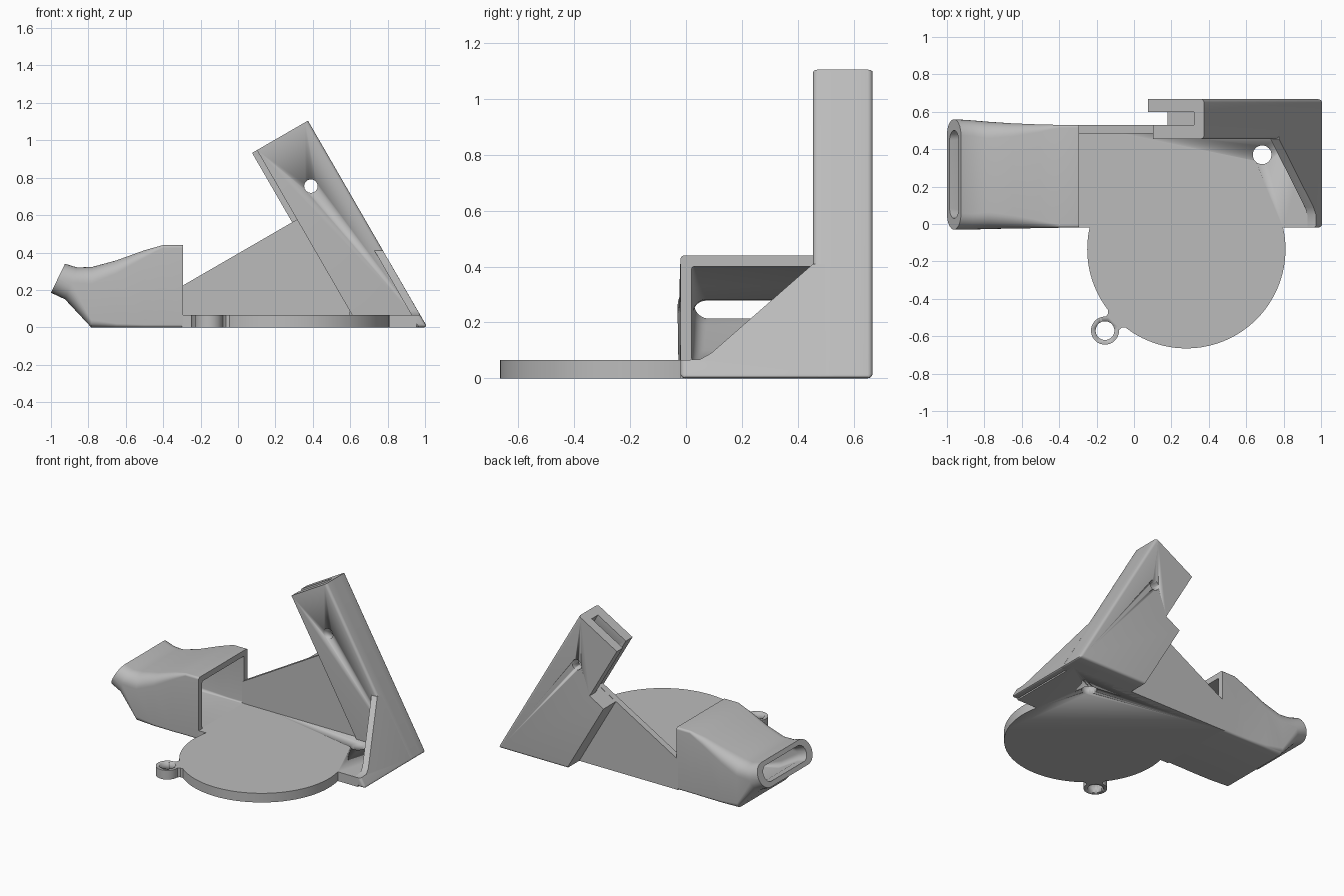
import bpy, bmesh, math
from mathutils import Vector

cube = bpy.data.objects.get("Cube")
if cube:
    bpy.data.objects.remove(cube, do_unlink=True)

grey = bpy.data.materials.new("plain_grey")
grey.use_nodes = True
COLOR = (0.5, 0.5, 0.5, 1)
grey.diffuse_color = COLOR
grey.node_tree.nodes["Principled BSDF"].inputs["Base Color"].default_value = COLOR

THICK = 0.065                      # base plate thickness
SLOPE = math.tan(math.radians(30))  # lean of the tower
EDGE = 1.012                       # foot of the leaning face


def finish(name, bm):
    """Turn a bmesh into a shaded object."""
    bmesh.ops.recalc_face_normals(bm, faces=bm.faces)
    mesh = bpy.data.meshes.new(name)
    bm.to_mesh(mesh)
    bm.free()
    mesh.materials.append(grey)
    obj = bpy.data.objects.new(name, mesh)
    bpy.context.collection.objects.link(obj)
    bpy.ops.object.select_all(action='DESELECT')
    obj.select_set(True)
    bpy.context.view_layer.objects.active = obj
    bpy.ops.object.shade_smooth_by_angle(angle=math.radians(32))
    return obj


def prism(name, points, offset, rounded=None, width=0.02):
    """Sweep a polygon along an offset; round the edges chosen by a rule."""
    bm = bmesh.new()
    face = bm.faces.new([bm.verts.new(p) for p in points])
    grown = bmesh.ops.extrude_face_region(bm, geom=[face], use_keep_orig=True)
    moved = [g for g in grown["geom"] if isinstance(g, bmesh.types.BMVert)]
    bmesh.ops.translate(bm, verts=moved, vec=offset)
    if rounded:
        edges = [e for e in bm.edges
                 if rounded((e.verts[0].co + e.verts[1].co) / 2)]
        bmesh.ops.bevel(bm, geom=edges, offset=width, segments=4,
                        profile=0.5, affect='EDGES')
    return finish(name, bm)


def circle(cx, cy, r, n=48, start=0.0, sweep=math.tau):
    return [(cx + r * math.cos(start + sweep * i / n),
             cy + r * math.sin(start + sweep * i / n)) for i in range(n)]


def drill(obj, points, offset):
    """Cut a straight hole and throw the cutter away."""
    cutter = prism("hole_cutter", points, offset)
    cutter.hide_render = True
    mod = obj.modifiers.new("hole", 'BOOLEAN')
    mod.operation, mod.object, mod.solver = 'DIFFERENCE', cutter, 'EXACT'
    bpy.context.view_layer.objects.active = obj
    bpy.ops.object.modifier_apply(modifier=mod.name)
    bpy.data.objects.remove(cutter, do_unlink=True)


# Base plate with its round lobe
DISC = Vector((0.28, -0.135))
R = 0.53
FRONT, BACK = -0.02, 0.53
a = math.asin((FRONT - DISC.y) / R)
lobe = circle(DISC.x, DISC.y, R, 96, math.pi - a, math.pi + 2 * a)
outline = [(-0.3, BACK), (-0.3, FRONT)] + lobe + [
    (DISC.x + R * math.cos(a), FRONT), (0.955, FRONT), (0.955, BACK)]
base = prism("base_plate", [(x, y, 0) for x, y in outline], (0, 0, THICK))
drill(base, [(x, y, -0.1) for x, y in circle(0.685, 0.37, 0.05)], (0, 0, 0.3))

# Screw ear and its flared neck
ear = Vector((-0.155, -0.57))
screw_ear = prism("screw_ear", [(x, y, 0) for x, y in circle(*ear, 0.075)],
                  (0, 0, THICK))
drill(screw_ear, [(x, y, -0.1) for x, y in circle(*ear, 0.05)], (0, 0, 0.3))
along = (DISC - ear).normalized()
side = Vector((-along.y, along.x))
neck = [ear + along * d + side * s for d, s in
        ((0.054, -0.05), (0.075, -0.052), (0.115, -0.09),
         (0.115, 0.09), (0.075, 0.052), (0.054, 0.05))]
prism("ear_neck", [(p.x, p.y, 0) for p in neck], (0, 0, THICK))

# Rear web between duct and tower
prism("rear_web", [(x, 0.485, z) for x, z in
                   ((-0.31, 0), (-0.31, 0.215), (0.335, 0.588), (0.6, 0.3), (0.6, 0))],
      (0, BACK - 0.485, 0))


# Leaning tower, made of three layers that leave a slot in the middle
def lean(u, v, y):
    c, s = math.cos(math.radians(30)), 0.5
    return (EDGE - s * u - c * v, y, c * u - s * v)


TOP, STEP, BLOCK, SLAB = 1.276, 0.846, 0.472, 0.345
foot = BLOCK * SLOPE
layers = {
    "tower_front": (0.455, 0.53, [(0, 0), (TOP, 0), (TOP, 0.315),
                                  (0.315 * SLOPE, 0.315)]),
    "tower_core": (0.53, 0.6, [(0, 0), (TOP, 0), (TOP, 0.062), (STEP, 0.062),
                               (STEP, BLOCK), (foot, BLOCK)]),
    "tower_back": (0.6, 0.668, [(0, 0), (TOP, 0), (TOP, SLAB), (STEP, SLAB),
                                (STEP, BLOCK), (foot, BLOCK)]),
}


def outer_edge(m):
    return m.x > 0.6 and (m.y < 0.46 or m.y > 0.66 or m.x > 1.0)


for name, (y0, y1, shape) in layers.items():
    part = prism(name, [lean(u, v, y0) for u, v in shape],
                 (0, y1 - y0, 0), outer_edge, 0.018)
    drill(part, [(x, 0.3, z) for x, z in circle(0.39, 0.755, 0.036, 32)], (0, 0.6, 0))

# Triangular side brace lying in the leaning face
brace = [(FRONT, 0), (FRONT, THICK), (0.05, 0.068), (0.09, 0.09),
         (0.455, 0.41), (0.5, 0.41), (0.5, 0)]
prism("side_brace", [(EDGE - z * SLOPE, y, z) for y, z in brace], (-0.046, 0, 0),
      lambda m: m.x > 0.98 and (m.z < 0.01 or m.y < 0), 0.018)


# Air duct: a hollow loft from a square mouth to a flat rounded nozzle
def section(top, bottom, half, r_top, r_bottom, yc):
    top, bottom = Vector((top[0], yc, top[1])), Vector((bottom[0], yc, bottom[1]))
    mid, up = (top + bottom) / 2, (top - bottom) / 2
    h = up.length
    up.normalize()
    ring = []
    for q, (sy, sz) in enumerate(((1, 1), (-1, 1), (-1, -1), (1, -1))):
        r = min(r_top if sz > 0 else r_bottom, h)
        for i in range(9):
            t = math.pi / 2 * (q + i / 8)
            ring.append(mid + Vector((0, sy * (half - r) + r * math.cos(t), 0))
                        + up * (sz * (h - r) + r * math.sin(t)))
    return ring


outer = [
    ((-0.925, 0.34), (-1.0, 0.185), 0.295, 0.086, 0.086, 0.265),
    ((-0.86, 0.32), (-0.925, 0.15), 0.293, 0.085, 0.08, 0.263),
    ((-0.78, 0.323), (-0.785, 0.0), 0.287, 0.09, 0.04, 0.26),
    ((-0.65, 0.358), (-0.65, 0.0), 0.281, 0.07, 0.02, 0.257),
    ((-0.5, 0.412), (-0.5, 0.0), 0.277, 0.04, 0.015, 0.255),
    ((-0.4, 0.44), (-0.42, 0.0), 0.275, 0.015, 0.015, 0.255),
    ((-0.295, 0.44), (-0.295, 0.0), 0.275, 0.015, 0.015, 0.255),
]
inner = [
    ((-0.295, 0.4), (-0.295, THICK), 0.235, 0.01, 0.01, 0.255),
    ((-0.42, 0.397), (-0.42, THICK), 0.235, 0.01, 0.01, 0.255),
    ((-0.6, 0.33), (-0.64, THICK), 0.235, 0.03, 0.02, 0.257),
    ((-0.75, 0.283), (-0.77, 0.1), 0.235, 0.05, 0.04, 0.26),
    ((-0.87, 0.278), (-0.92, 0.19), 0.235, 0.045, 0.045, 0.263),
    ((-0.938, 0.3125), (-0.986, 0.2135), 0.235, 0.055, 0.055, 0.265),
]
bm = bmesh.new()
rings = [[bm.verts.new(p) for p in section(*s)] for s in outer + inner]
for k, ring in enumerate(rings):
    nxt = rings[(k + 1) % len(rings)]
    for i in range(len(ring)):
        j = (i + 1) % len(ring)
        bm.faces.new((ring[i], ring[j], nxt[j], nxt[i]))
finish("air_duct", bm)
